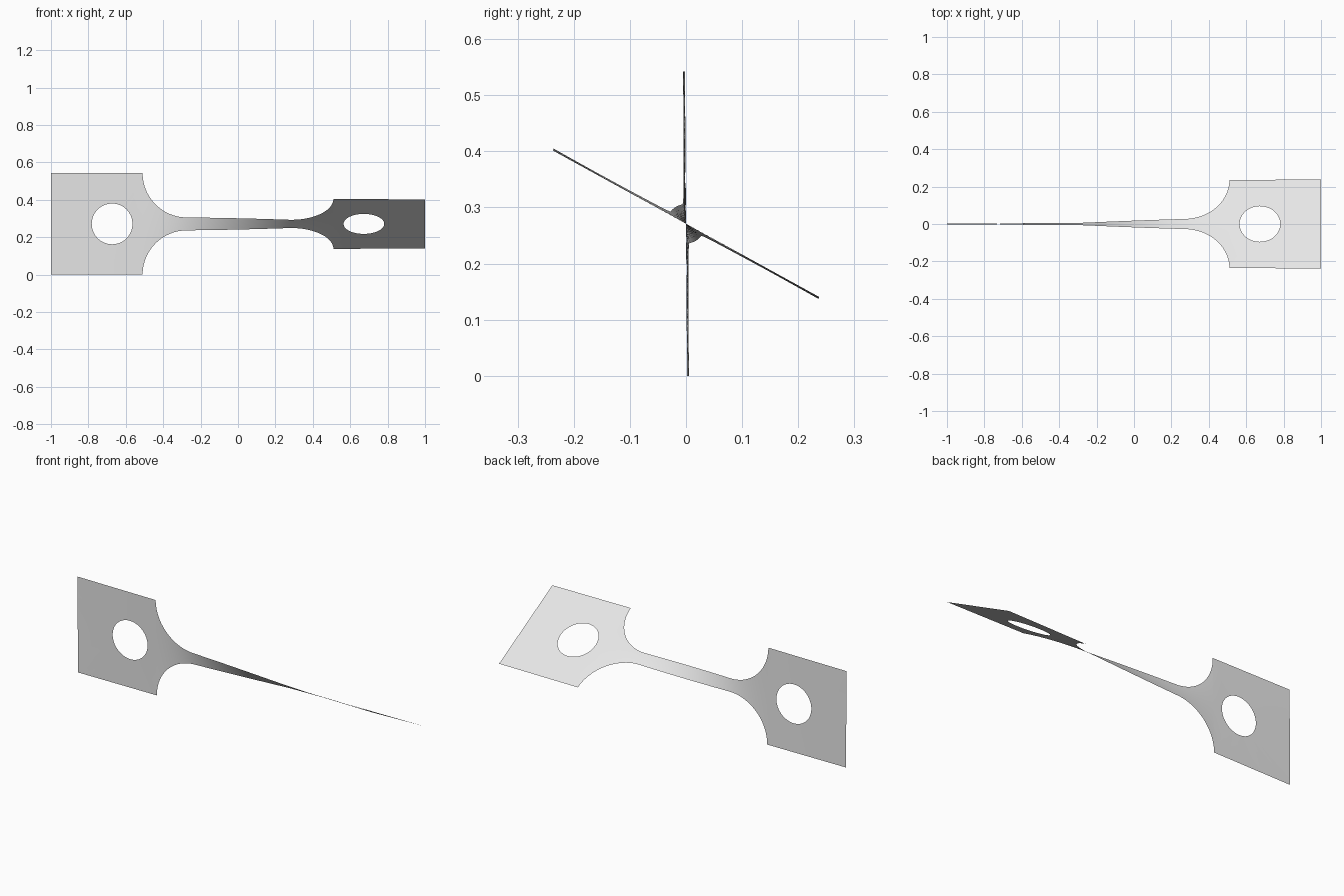
import bpy, bmesh, math

cube = bpy.data.objects.get("Cube")
if cube:
    bpy.data.objects.remove(cube, do_unlink=True)

HALF = 0.271                  # half height of the end plates
NECK = 0.035                  # half height of the narrow strip
RADIUS = HALF - NECK          # shoulder curve
SHOULDER = 0.51               # where plate and shoulder meet
NECK_END = SHOULDER - RADIUS
HOLE_X, HOLE_R = 0.673, 0.109
ROWS = 16
TWIST_MID, TWIST_HALF = math.radians(30.8), math.radians(30.4)


def half_height(x):
    x = abs(x)
    if x <= NECK_END:
        return NECK
    if x >= SHOULDER:
        return HALF
    return HALF - math.sqrt(max(0, RADIUS ** 2 - (x - NECK_END) ** 2))


def compliance(x, steps=200):
    # The narrow strip twists easily, the wide plates hardly at all
    total, x = 0, abs(x)
    for i in range(steps):
        s = x * (i + 0.5) / steps
        total += x / steps / (1.6 if s > SHOULDER else half_height(s))
    return total


FULL = compliance(1)


def twist(x):
    return TWIST_MID + math.copysign(TWIST_HALF * compliance(x) / FULL, x)


bm = bmesh.new()

# Narrow strip with curved shoulders, laid out flat
right = [NECK_END + RADIUS * math.sin(math.pi / 2 * i / 20) for i in range(1, 21)]
middle = [NECK_END * (i / 12 - 1) for i in range(25)]
stations = [-x for x in reversed(right)] + middle + right
columns = [[bm.verts.new((x, 0, half_height(x) * (2 * j / ROWS - 1)))
            for j in range(ROWS + 1)] for x in stations]
for a, b in zip(columns, columns[1:]):
    for j in range(ROWS):
        bm.faces.new((a[j], b[j], b[j + 1], a[j + 1]))

# End plates, each a ring of faces between the hole and the rectangle
corners = [(SHOULDER, HALF), (SHOULDER, -HALF), (1, -HALF), (1, HALF)]
for side in (-1, 1):
    rings = []
    for k in range(4):
        (x0, z0), (x1, z1) = corners[k], corners[(k + 1) % 4]
        for j in range(ROWS):
            f = j / ROWS
            x, z = x0 + (x1 - x0) * f, z0 + (z1 - z0) * f
            ang = math.atan2(z, x - HOLE_X)
            hx, hz = HOLE_X + HOLE_R * math.cos(ang), HOLE_R * math.sin(ang)
            rings.append([bm.verts.new((side * (hx + (x - hx) * t), 0, hz + (z - hz) * t))
                          for t in (0, 0.5, 1)])
    for a, b in zip(rings, rings[1:] + rings[:1]):
        for t in range(2):
            bm.faces.new((a[t], a[t + 1], b[t + 1], b[t]))

bmesh.ops.remove_doubles(bm, verts=bm.verts[:], dist=0.0001)

# Make every face look to the front before twisting
for face in bm.faces:
    face.normal_update()
    if face.normal.y > 0:
        face.normal_flip()

# Twist the whole sheet about its long axis
for v in bm.verts:
    a, height = twist(v.co.x), v.co.z
    v.co.y = -height * math.sin(a)
    v.co.z = HALF + height * math.cos(a)

mesh = bpy.data.meshes.new("twisted_strip")
bm.to_mesh(mesh)
bm.free()
strip = bpy.data.objects.new("twisted_strip", mesh)
bpy.context.collection.objects.link(strip)

# Plain grey metal
grey = bpy.data.materials.new("light_grey")
grey.use_nodes = True
colour = (0.8, 0.8, 0.8, 1)
grey.diffuse_color = colour
grey.node_tree.nodes["Principled BSDF"].inputs["Base Color"].default_value = colour
mesh.materials.append(grey)

bpy.context.view_layer.objects.active = strip
strip.select_set(True)
bpy.ops.object.shade_smooth_by_angle()
